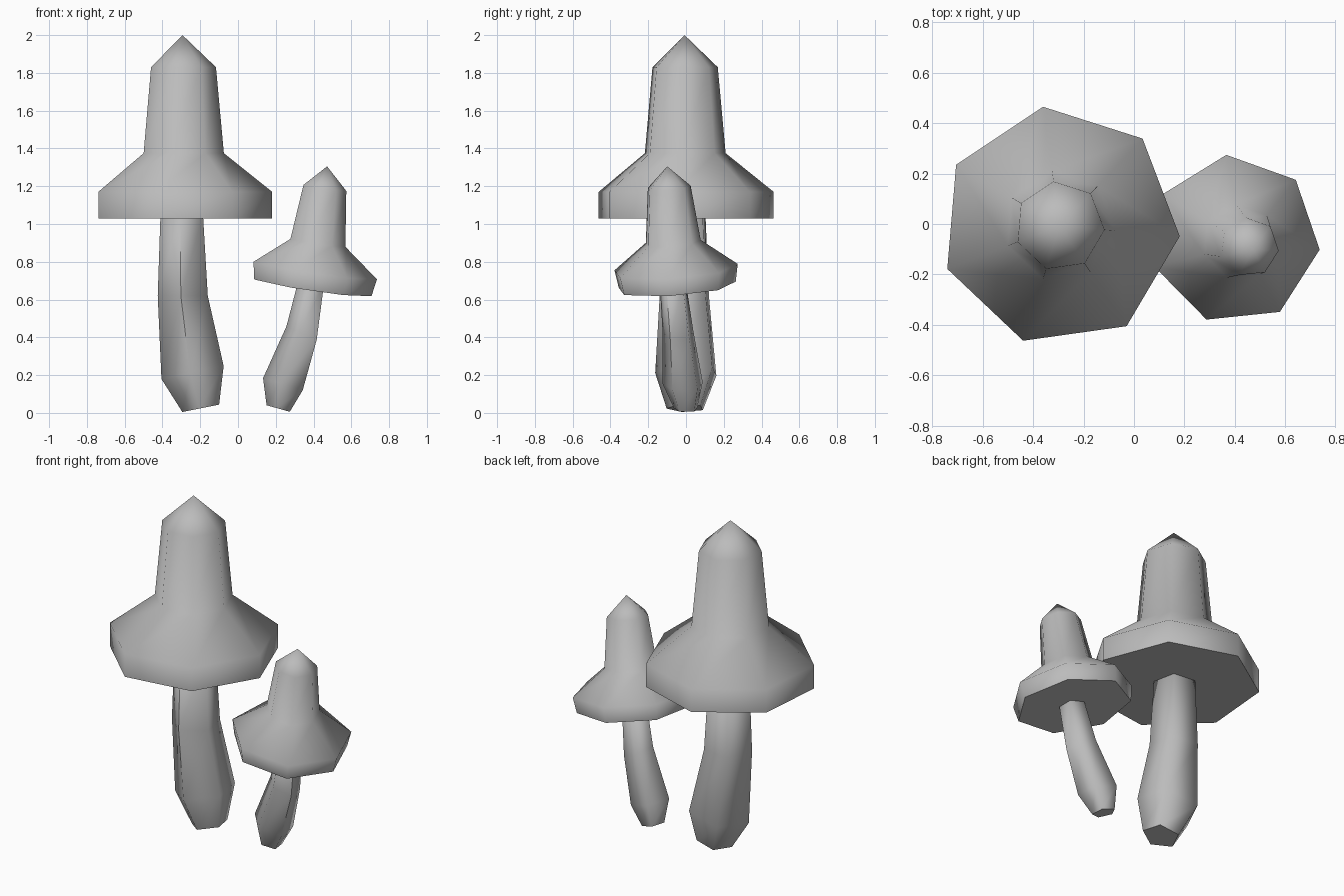
import bpy, bmesh, math
from mathutils import Vector

if "Cube" in bpy.data.objects:
    bpy.data.objects.remove(bpy.data.objects["Cube"])

grey = bpy.data.materials.new("plain grey")
grey.diffuse_color = (0.5, 0.5, 0.5, 1)
grey.use_nodes = True
grey.node_tree.nodes["Principled BSDF"].inputs["Base Color"].default_value = grey.diffuse_color


def loft(name, sides, start, rings, tip=None, creased=False):
    """Skin polygon rings (centre, radius, x slope, y slope) with a flat base."""
    bm = bmesh.new()
    loops = []
    for (cx, cy, cz), r, sx, sy in rings:
        loop = []
        for i in range(sides):
            a = math.radians(start) + math.tau * i / sides
            dx, dy = r * math.cos(a), r * math.sin(a)
            loop.append(bm.verts.new((cx + dx, cy + dy, cz + sx * dx + sy * dy)))
        loops.append(loop)
    for lo, hi in zip(loops, loops[1:]):
        for i in range(sides):
            j = (i + 1) % sides
            bm.faces.new((lo[i], lo[j], hi[j], hi[i]))
    if tip:
        apex = bm.verts.new(tip)
        for i in range(sides):
            bm.faces.new((loops[-1][i], loops[-1][(i + 1) % sides], apex))
    else:
        bm.faces.new(loops[-1])
    base = bm.faces.new(loops[0][::-1])
    bmesh.ops.recalc_face_normals(bm, faces=bm.faces)
    for f in bm.faces:
        f.smooth = True
    # Crisp rim around the flat base
    for e in base.edges:
        e.smooth = False
    # One hard edge down the upper stem
    if creased:
        for lo, hi in zip(loops[1:], loops[2:]):
            bm.edges.get((lo[0], hi[0])).smooth = False
    mesh = bpy.data.meshes.new(name)
    bm.to_mesh(mesh)
    bm.free()
    mesh.materials.append(grey)
    ob = bpy.data.objects.new(name, mesh)
    bpy.context.collection.objects.link(ob)
    return ob


def cap(name, base, axis, start, profile, height):
    """Seven-sided bell cap along a leaning axis; profile is (radius, height)."""
    base, axis = Vector(base), Vector(axis)
    rings = [(base + axis * h, r, -axis.x * 1.15, -axis.y) for r, h in profile]
    return loft(name, 7, start, rings, tip=base + axis * height)


# Large mushroom
cap("large_cap", (-0.294, -0.008, 1.03), (0, 0, 1), 98,
    [(0.477, 0), (0.477, 0.14), (0.22, 0.345), (0.178, 0.80)], 0.97)
loft("large_stem", 5, -96, [
    ((-0.194, 0.0, 0.025), 0.103, 0.2, 0),
    ((-0.235, 0.01, 0.215), 0.174, 0.21, 0),
    ((-0.288, 0.0, 0.62), 0.14, 0, 0),
    ((-0.294, 0.0, 1.05), 0.119, 0, 0)], creased=True)

# Small leaning mushroom
cap("small_cap", (0.389, -0.055, 0.668), (0.13, -0.07, 1), 96,
    [(0.32, 0), (0.337, 0.092), (0.15, 0.235), (0.117, 0.525)], 0.637)
loft("small_stem", 5, -30, [
    ((0.217, 0.0, 0.022), 0.066, -0.28, 0),
    ((0.245, -0.015, 0.15), 0.113, -0.3, 0),
    ((0.342, -0.04, 0.42), 0.086, -0.45, 0),
    ((0.392, -0.068, 0.69), 0.073, -0.14, 0)], creased=True)
